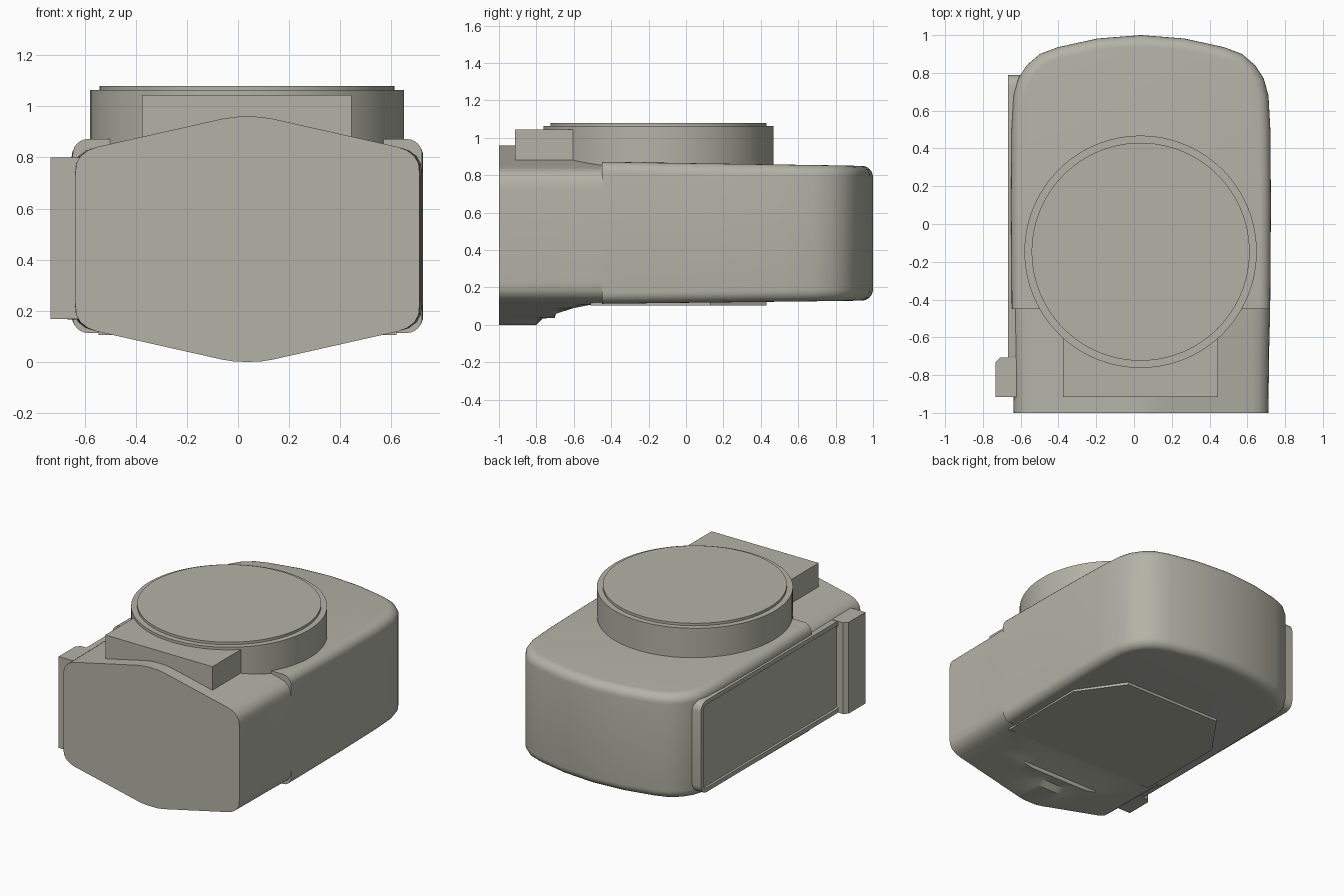
import bpy
import bmesh
import math
from mathutils import Vector

cube = bpy.data.objects.get("Cube")
if cube:
    bpy.data.objects.remove(cube, do_unlink=True)

CX = 0.037    # housing centre line
MID = 0.48    # housing mid height

paint = bpy.data.materials.new("warm grey")
paint.use_nodes = True
colour = (0.45, 0.45, 0.385, 1)
paint.diffuse_color = colour
paint.node_tree.nodes["Principled BSDF"].inputs["Base Color"].default_value = colour


def finish(name, bm, smooth=True):
    bmesh.ops.recalc_face_normals(bm, faces=bm.faces)
    mesh = bpy.data.meshes.new(name)
    bm.to_mesh(mesh)
    bm.free()
    mesh.materials.append(paint)
    obj = bpy.data.objects.new(name, mesh)
    bpy.context.collection.objects.link(obj)
    if smooth:
        bpy.ops.object.select_all(action="DESELECT")
        obj.select_set(True)
        bpy.context.view_layer.objects.active = obj
        bpy.ops.object.shade_smooth_by_angle(angle=math.radians(32))
    return obj


def prism(outline, z0, z1):
    """Upright prism from a plan outline."""
    bm = bmesh.new()
    base = bm.faces.new([bm.verts.new((x, y, z0)) for x, y in outline])
    top = bmesh.ops.extrude_face_region(bm, geom=[base])
    verts = [g for g in top["geom"] if isinstance(g, bmesh.types.BMVert)]
    bmesh.ops.translate(bm, verts=verts, vec=(0, 0, z1 - z0))
    return bm


def box_bm(low, high):
    bm = bmesh.new()
    bmesh.ops.create_cube(bm, size=1)
    for v in bm.verts:
        v.co = Vector([l + (c + 0.5) * (h - l) for c, l, h in zip(v.co, low, high)])
    return bm


def bevel(bm, edges, width, segments):
    bmesh.ops.bevel(bm, geom=edges, offset=width, segments=segments,
                    profile=0.5, affect="EDGES", clamp_overlap=True)


def disc(name, radius, z0, z1):
    ring = [(0.035 + radius * math.cos(a), -0.147 + radius * math.sin(a))
            for a in (math.tau * i / 96 for i in range(96))]
    return finish(name, prism(ring, z0, z1))


def mirrored(half):
    """Close a plan outline from its right half, listed front to back."""
    return [(CX + x, y) for x, y in half] + [(CX - x, y) for x, y in reversed(half) if x > 0]


# Rear housing: bowed plan outline with rounded rims
plan = [(0.684, -0.45), (0.688, 0.1), (0.685, 0.5), (0.675, 0.68), (0.65, 0.77), (0.605, 0.84),
        (0.535, 0.9), (0.44, 0.936), (0.23, 0.982), (0, 1.0)]
bm = prism(mirrored(plan), 0, 1)
for v in bm.verts:
    t = (v.co.y + 0.45) / 1.45
    v.co.z = 0.872 - 0.022 * t if v.co.z > 0.5 else 0.113 + 0.017 * t
rims = [e for e in bm.edges
        if abs(e.verts[0].co.z - e.verts[1].co.z) < 0.1
        and max(v.co.y for v in e.verts) > -0.4]
bevel(bm, rims, 0.06, 6)
finish("rear_housing", bm)


# Front housing: ridged section lofted back, with the ridges planed off in steps
def section(y, cut_top, cut_low, half_width):
    slope = [(0, 0.48), (0.05, 0.479), (0.1, 0.471)]
    slope += [(x, 0.471 - 0.225 * (x - 0.1)) for x in (0.16, 0.23, 0.3, 0.38, 0.45, 0.52, 0.59)]
    corner = [(0.625, 0.348), (0.655, 0.325), (0.671, 0.295), (0.675, 0.25)]
    half = slope + [(x * half_width / 0.675, z) for x, z in corner]
    upper = [(x, MID + min(z, cut_top - MID)) for x, z in half]
    lower = [(x, MID - min(z, MID - cut_low)) for x, z in half]
    right = upper + lower[::-1]
    left = [(-x, z) for x, z in reversed(right) if x > 0]
    return [(CX + x, y, z) for x, z in right + left]


stations = [(-1, 0.96, 0, 0.674), (-0.8, 0.96, 0, 0.677), (-0.765, 0.96, 0.035, 0.677),
            (-0.702, 0.96, 0.037, 0.678), (-0.695, 0.96, 0.06, 0.678), (-0.6, 0.96, 0.09, 0.68),
            (-0.5, 0.94, 0.11, 0.683), (-0.3, 0.87, 0.117, 0.683)]
bm = bmesh.new()
rings = [[bm.verts.new(p) for p in section(*s)] for s in stations]
for a, b in zip(rings, rings[1:]):
    for i in range(len(a)):
        j = (i + 1) % len(a)
        bm.faces.new((a[i], a[j], b[j], b[i]))
bm.faces.new(rings[0])
bm.faces.new(rings[-1])
finish("front_housing", bm)

# Round turret with a raised cap
disc("turret", 0.615, 0.8, 1.063)
disc("turret_cap", 0.577, 1.0, 1.08)

# Block in front of the turret
finish("front_block", box_bm((-0.375, -0.915, 0.82), (0.445, -0.5, 1.045)), False)

# Underside plate
plate = [(0.583, -0.51), (0.583, 0.13), (0.37, 0.43)]
finish("bottom_plate", prism(mirrored(plate), 0.105, 0.2), False)

# Side panel with rounded corners and a shallow inset face
bm = box_bm((-0.667, -0.75, 0.165), (-0.6, 0.79, 0.8))
bevel(bm, [e for e in bm.edges if abs(e.verts[0].co.x - e.verts[1].co.x) > 0.01], 0.06, 5)
outer = min(bm.faces, key=lambda f: f.calc_center_median().x)
bmesh.ops.inset_region(bm, faces=[outer], thickness=0.03)
bmesh.ops.inset_region(bm, faces=[outer], thickness=0.006, depth=-0.01)
finish("side_panel", bm)

# Side grip beside the panel
bm = box_bm((-0.733, -0.915, 0.168), (-0.6, -0.707, 0.8))
bevel(bm, [e for e in bm.edges
           if all(v.co.x < -0.7 and v.co.y > -0.8 for v in e.verts)], 0.025, 1)
finish("side_grip", bm, False)
